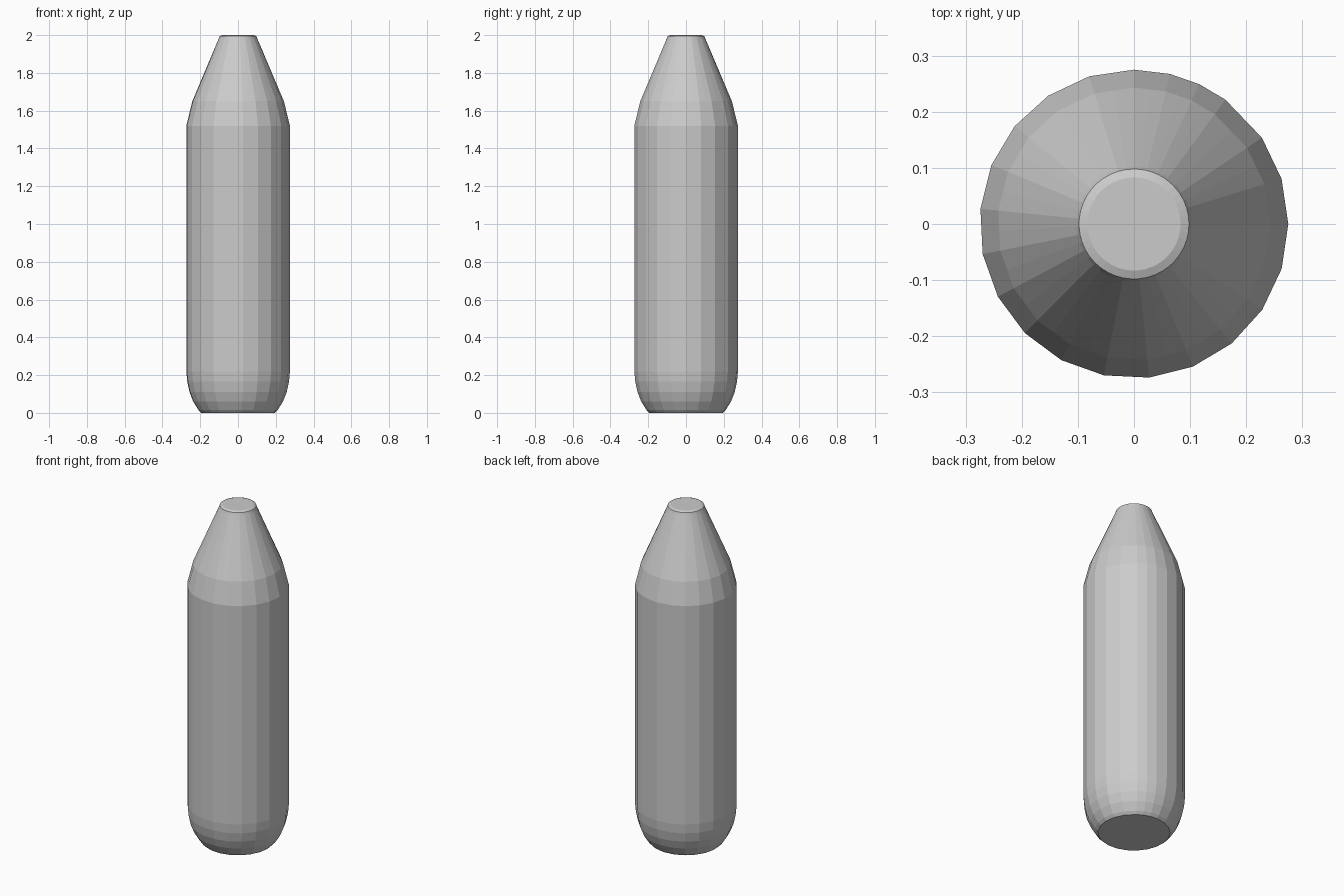
import bpy, bmesh
from math import radians, cos, sin
from mathutils import Vector

cube = bpy.data.objects.get("Cube")
if cube:
    bpy.data.objects.remove(cube, do_unlink=True)

grey = bpy.data.materials.new("light_grey")
grey.use_nodes = True
grey.diffuse_color = (0.6, 0.6, 0.6, 1)
grey.node_tree.nodes["Principled BSDF"].inputs["Base Color"].default_value = (0.6, 0.6, 0.6, 1)

# Facet directions: even steps round three quarters, uneven in the last quarter
angles = [90 + 270 * i / 16 for i in range(17)] + [377, 394, 413.7, 425, 436.5]
dirs = [Vector((cos(radians(a)), sin(radians(a)), 0)) for a in angles]

# Body profile (radius, height): rounded base, straight wall, sloped shoulder
body = [(0.195, 0), (0.21, 0.015), (0.238, 0.06), (0.258, 0.11), (0.27, 0.165),
        (0.275, 0.22), (0.275, 1.52), (0.243, 1.65)]
# Mouth profile, twice as finely divided
mouth = [(0.103, 1.98), (0.098, 1.994), (0.083, 2)]

bm = bmesh.new()


def ring(radius, z, round_midpoints):
    verts = []
    for i, d in enumerate(dirs):
        mid = (d + dirs[(i + 1) % len(dirs)]) / 2
        if round_midpoints:
            mid.normalize()
        for p in (d, mid):
            verts.append(bm.verts.new(p * radius + Vector((0, 0, z))))
    return verts


rings = [ring(r, z, False) for r, z in body] + [ring(r, z, True) for r, z in mouth]
for low, high in zip(rings, rings[1:]):
    for i in range(len(low)):
        j = (i + 1) % len(low)
        bm.faces.new((low[i], low[j], high[j], high[i]))

# Closed base and top
bm.faces.new(rings[0][::-1])
bm.faces.new(rings[-1])

mesh = bpy.data.meshes.new("bottle")
bm.to_mesh(mesh)
bm.free()
mesh.materials.append(grey)
bottle = bpy.data.objects.new("bottle", mesh)
bpy.context.collection.objects.link(bottle)
